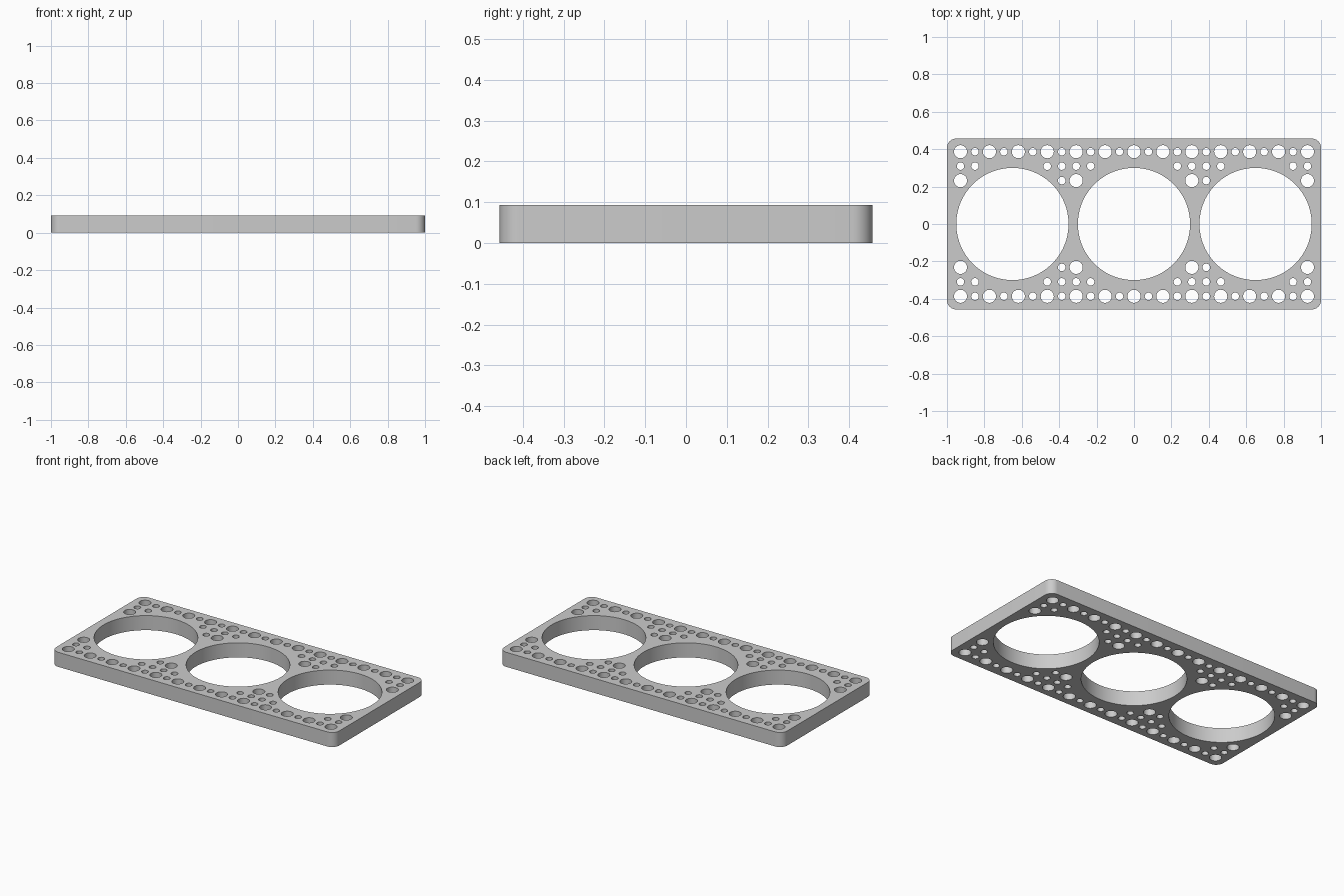
import bpy, bmesh
from math import cos, sin, pi, radians

if "Cube" in bpy.data.objects:
    bpy.data.objects.remove(bpy.data.objects["Cube"])

HALF_X, HALF_Y, THICK, CORNER = 1.0, 0.457, 0.093, 0.05
PITCH = 0.0773
BIG, SMALL = 0.035, 0.02

grey = bpy.data.materials.new("plain grey")
grey.use_nodes = True
colour = (0.6, 0.6, 0.6, 1)
grey.diffuse_color = colour
grey.node_tree.nodes["Principled BSDF"].inputs["Base Color"].default_value = colour

# Flat outline curve, filled and extruded into the plate
curve = bpy.data.curves.new("rack_plate", "CURVE")
curve.dimensions = "2D"
curve.fill_mode = "BOTH"
curve.extrude = THICK / 2


def outline(points):
    spline = curve.splines.new("POLY")
    spline.points.add(len(points) - 1)
    for p, (x, y) in zip(spline.points, points):
        p.co = (x, y, 0, 1)
    spline.use_cyclic_u = True


def arc(cx, cy, r, start, sweep, steps):
    return [(cx + r * cos(start + sweep * i / steps),
             cy + r * sin(start + sweep * i / steps)) for i in range(steps + 1)]


def hole(x, y, r, sides):
    outline(arc(x, y, r, 0, 2 * pi, sides)[:-1])


# Rounded rectangular rim
rim = []
for k, (sx, sy) in enumerate([(1, 1), (-1, 1), (-1, -1), (1, -1)]):
    rim += arc(sx * (HALF_X - CORNER), sy * (HALF_Y - CORNER), CORNER,
               k * pi / 2, pi / 2, 10)
outline(rim)

# Three large openings
for x in (-0.65, 0, 0.65):
    hole(x, 0, 0.3, 96)

# Rows of fixing holes, front and back
for side in (-1, 1):
    for i in range(-12, 13):
        hole(i * PITCH, side * 5 * PITCH, SMALL if i % 2 else BIG, 32)
        if abs(i) in (3, 4, 5, 6, 11, 12):
            hole(i * PITCH, side * 4 * PITCH, SMALL, 32)
        if abs(i) in (4, 5, 12):
            hole(i * PITCH, side * 3 * PITCH, SMALL if i % 2 else BIG, 32)

source = bpy.data.objects.new("plate_outline", curve)
bpy.context.collection.objects.link(source)
bpy.context.view_layer.update()
mesh = bpy.data.meshes.new_from_object(
    source.evaluated_get(bpy.context.evaluated_depsgraph_get()))
bpy.data.objects.remove(source)

# Weld the caps to the walls and stand the plate on the ground
bm = bmesh.new()
bm.from_mesh(mesh)
bmesh.ops.remove_doubles(bm, verts=bm.verts, dist=1e-5)
bmesh.ops.translate(bm, verts=bm.verts, vec=(0, 0, THICK / 2))
bmesh.ops.recalc_face_normals(bm, faces=bm.faces)
bm.to_mesh(mesh)
bm.free()

mesh.materials.clear()
mesh.materials.append(grey)
plate = bpy.data.objects.new("rack_plate", mesh)
bpy.context.collection.objects.link(plate)
bpy.ops.object.select_all(action="DESELECT")
plate.select_set(True)
bpy.context.view_layer.objects.active = plate
bpy.ops.object.shade_smooth_by_angle(angle=radians(30))
